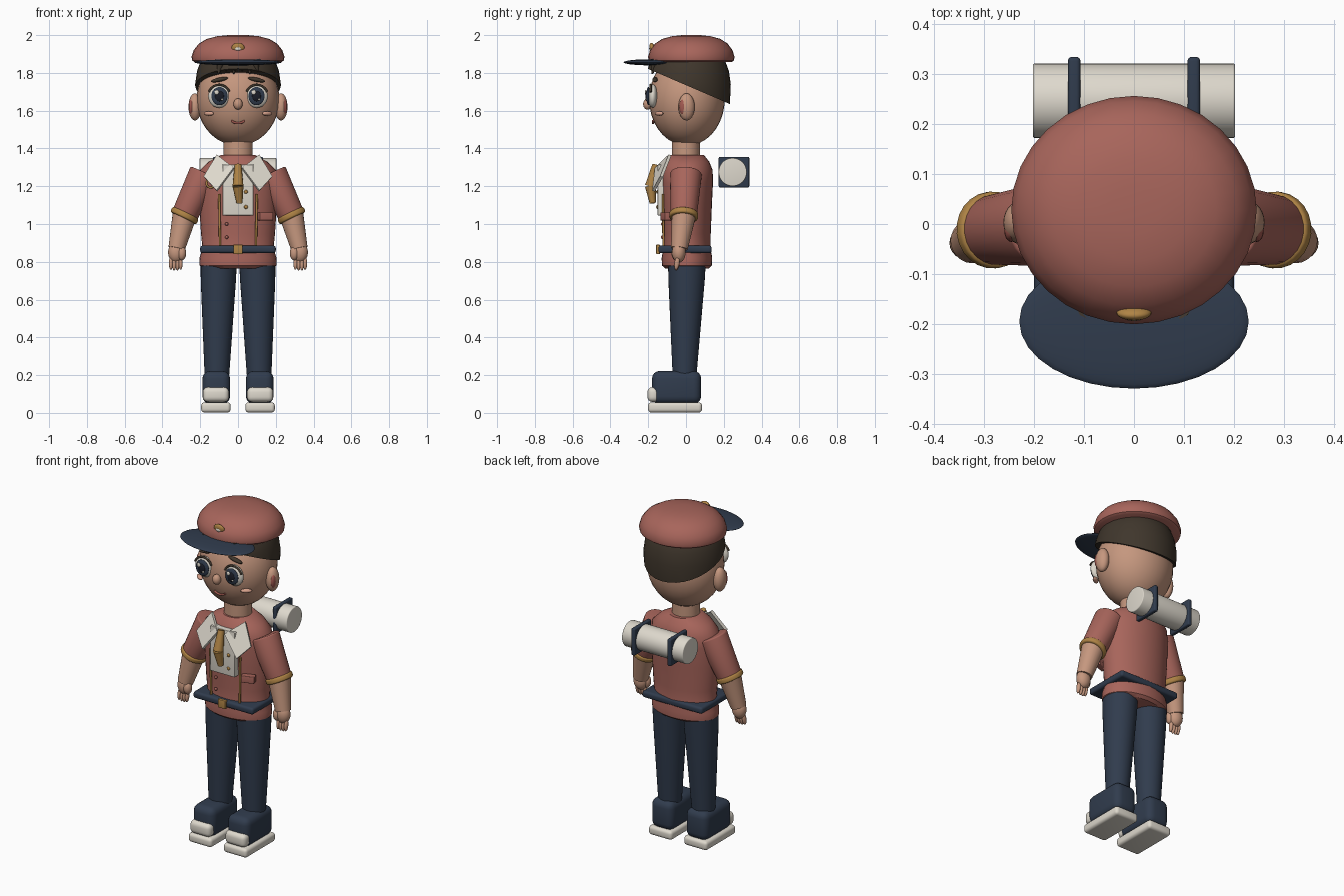
import bpy, bmesh, math
from mathutils import Vector, Matrix, Euler

cube = bpy.data.objects.get("Cube")
if cube:
    bpy.data.objects.remove(cube, do_unlink=True)

made = []


def material(name, r, g, b):
    m = bpy.data.materials.new(name)
    m.use_nodes = True
    m.diffuse_color = (r, g, b, 1)
    bsdf = next(n for n in m.node_tree.nodes if n.type == "BSDF_PRINCIPLED")
    bsdf.inputs["Base Color"].default_value = (r, g, b, 1)
    bsdf.inputs["Roughness"].default_value = 0.7
    return m


RED = material("brick red", 0.39, 0.13, 0.105)
NAVY = material("navy", 0.03, 0.045, 0.075)
SKIN = material("skin", 0.56, 0.31, 0.21)
CREAM = material("cream", 0.73, 0.69, 0.61)
HAIR = material("dark brown", 0.05, 0.037, 0.025)
GOLD = material("gold", 0.43, 0.23, 0.06)
BLUSH = material("blush", 0.68, 0.36, 0.26)
ROSE = material("deep rose", 0.36, 0.1, 0.08)
BLACK = material("near black", 0.01, 0.012, 0.02)


def finish(name, bm, mat, bevel=0, smooth=True):
    bmesh.ops.recalc_face_normals(bm, faces=bm.faces)
    me = bpy.data.meshes.new(name)
    bm.to_mesh(me)
    bm.free()
    me.materials.append(mat)
    ob = bpy.data.objects.new(name, me)
    bpy.context.collection.objects.link(ob)
    if bevel:
        mod = ob.modifiers.new("bevel", "BEVEL")
        mod.width, mod.segments = bevel, 4
    if smooth:
        made.append(ob)
    return ob


def place(loc, size, rot):
    return Matrix.LocRotScale(Vector(loc), Euler(rot), Vector(size))


def ball(name, mat, loc, size, rot=(0, 0, 0), seg=24):
    bm = bmesh.new()
    bmesh.ops.create_uvsphere(bm, u_segments=seg, v_segments=seg // 2 + 2, radius=1,
                              matrix=place(loc, size, rot))
    return finish(name, bm, mat)


def box(name, mat, loc, half, bevel=0.0, rot=(0, 0, 0)):
    bm = bmesh.new()
    bmesh.ops.create_cube(bm, size=2, matrix=place(loc, half, rot))
    return finish(name, bm, mat, bevel)


def limb(name, mat, a, b, ra, rb, seg=24, bevel=0.0):
    a, b = Vector(a), Vector(b)
    turn = (b - a).to_track_quat("Z", "Y").to_matrix().to_4x4()
    bm = bmesh.new()
    bmesh.ops.create_cone(bm, cap_ends=True, segments=seg, radius1=ra, radius2=rb,
                          depth=(b - a).length,
                          matrix=Matrix.Translation((a + b) / 2) @ turn)
    return finish(name, bm, mat, bevel)


def stack(name, mat, rings, seg=32, cut=None):
    """Skin over level oval rings: x, y, z, radius x, radius y."""
    bm = bmesh.new()
    loops = []
    for x, y, z, rx, ry in rings:
        loops.append([bm.verts.new((x + rx * math.cos(t), y + ry * math.sin(t), z))
                      for t in (math.tau * i / seg for i in range(seg))])
    for lo, hi in zip(loops, loops[1:]):
        for i in range(seg):
            j = (i + 1) % seg
            bm.faces.new((lo[i], lo[j], hi[j], hi[i]))
    bm.faces.new(loops[0])
    bm.faces.new(loops[-1])
    if cut:
        res = bmesh.ops.bisect_plane(bm, geom=bm.verts[:] + bm.edges[:] + bm.faces[:],
                                     plane_co=cut[0], plane_no=cut[1], clear_inner=True)
        edges = [e for e in res["geom_cut"] if isinstance(e, bmesh.types.BMEdge)]
        bmesh.ops.contextual_create(bm, geom=edges)
    return finish(name, bm, mat)


def wire(name, mat, points, r):
    cu = bpy.data.curves.new(name, "CURVE")
    cu.dimensions, cu.bevel_depth, cu.use_fill_caps = "3D", r, True
    sp = cu.splines.new("POLY")
    sp.points.add(len(points) - 1)
    for p, co in zip(sp.points, points):
        p.co = (*co, 1)
    cu.materials.append(mat)
    ob = bpy.data.objects.new(name, cu)
    bpy.context.collection.objects.link(ob)
    made.append(ob)


def arc(cx, y, cz, r, a0, a1, n=10):
    angles = [math.radians(a0 + (a1 - a0) * i / n) for i in range(n + 1)]
    return [(cx + r * math.cos(a), y, cz + r * math.sin(a)) for a in angles]


def plate(name, mat, points, thick):
    bm = bmesh.new()
    bm.faces.new([bm.verts.new(p) for p in points])
    ob = finish(name, bm, mat, smooth=False)
    mod = ob.modifiers.new("thickness", "SOLIDIFY")
    mod.thickness, mod.offset = thick, 0


# Head, hair and cap
ball("head", SKIN, (0, 0.005, 1.66), (0.219, 0.2, 0.245), seg=32)
stack("neck", SKIN, [(0, 0, 1.34, 0.078, 0.074), (0, 0, 1.47, 0.078, 0.074)])
stack("hair", HAIR, [(0, 0.01, z, r, r) for z, r in
                     ((1.58, 0.216), (1.65, 0.223), (1.74, 0.227), (1.81, 0.217),
                      (1.87, 0.195), (1.92, 0.15))],
      cut=((0, 0, 1.735), (0, 0.43, 1)))
for i, x in enumerate((-0.09, -0.055, -0.02, 0.02, 0.055, 0.09)):
    limb("fringe_lock", HAIR, (x, -0.165, 1.865), (x * 1.15, -0.178, 1.795 + 0.015 * (i % 2)),
         0.026, 0.004, 10)
stack("cap_crown", RED, [(0, 0.028, z, r, r * 0.93) for z, r in
                         ((1.857, 0.23), (1.866, 0.243), (1.885, 0.246), (1.92, 0.235),
                          (1.955, 0.207), (1.98, 0.165), (1.994, 0.11), (2.0, 0.05))])
ball("cap_visor", NAVY, (0, -0.195, 1.856), (0.23, 0.135, 0.016), seg=32)
ball("cap_badge", GOLD, (0, -0.178, 1.932), (0.035, 0.014, 0.028), (0.25, 0, 0))
ball("badge_gem", CREAM, (0, -0.188, 1.928), (0.018, 0.007, 0.012), seg=8)

# Face
ball("nose", SKIN, (0, -0.203, 1.635), (0.024, 0.024, 0.03), seg=16)
wire("mouth", ROSE, arc(0, -0.174, 1.59, 0.056, 230, 310), 0.006)
for s in (-1, 1):
    ball("ear", SKIN, (s * 0.228, 0.003, 1.62), (0.034, 0.043, 0.072))
    ball("inner_ear", ROSE, (s * 0.246, -0.014, 1.62), (0.014, 0.022, 0.042), seg=16)
    ball("eye_white", CREAM, (s * 0.1, -0.176, 1.677), (0.058, 0.026, 0.062))
    ball("iris", NAVY, (s * 0.098, -0.199, 1.677), (0.043, 0.011, 0.048))
    ball("pupil", BLACK, (s * 0.098, -0.207, 1.677), (0.024, 0.008, 0.028), seg=16)
    ball("eye_glint", CREAM, (s * 0.098 - 0.015, -0.213, 1.697), (0.012, 0.005, 0.013), seg=12)
    ball("small_glint", CREAM, (s * 0.098 + 0.014, -0.211, 1.66), (0.006, 0.005, 0.006), seg=12)
    wire("upper_lash", HAIR, arc(s * 0.1, -0.187, 1.679, 0.058, 20, 160), 0.006)
    ball("eyebrow", HAIR, (s * 0.098, -0.164, 1.764), (0.047, 0.014, 0.011), (0, s * 0.2, 0), 16)
    ball("cheek", BLUSH, (s * 0.155, -0.142, 1.585), (0.032, 0.014, 0.012), (0, 0, s * 0.65), 16)

# Tunic and belt
stack("tunic", RED, [(0, 0.005, z, rx, ry) for z, rx, ry in
                     ((0.765, 0.18, 0.115), (0.78, 0.203, 0.132), (0.82, 0.204, 0.134),
                      (0.87, 0.188, 0.125), (0.95, 0.196, 0.126), (1.1, 0.205, 0.132),
                      (1.22, 0.207, 0.138), (1.285, 0.2, 0.136), (1.33, 0.155, 0.118),
                      (1.365, 0.09, 0.09))])
box("belt", NAVY, (0, -0.005, 0.866), (0.2, 0.141, 0.02), 0.014)
box("buckle", GOLD, (0, -0.148, 0.866), (0.025, 0.01, 0.025), 0.004)
box("shirt_front", CREAM, (0, -0.128, 1.18), (0.082, 0.022, 0.135), 0.004)
limb("necktie", GOLD, (0, -0.16, 1.315), (0, -0.188, 1.2), 0.018, 0.029, 12)
limb("necktie_tip", GOLD, (0, -0.188, 1.2), (0.008, -0.176, 1.11), 0.029, 0.016, 12)
box("pocket", RED, (0.145, -0.107, 1.04), (0.038, 0.018, 0.021), 0.004, (0, 0, 0.35))
wire("chest_pin", GOLD, arc(-0.145, -0.122, 1.215, 0.022, 100, 330), 0.006)
for z in (1.17, 1.09):
    ball("shirt_button", GOLD, (0.042, -0.151, z), (0.01, 0.007, 0.01), seg=12)
for z in (0.93, 1.0):
    ball("tunic_button", RED, (-0.06, -0.125, z), (0.009, 0.008, 0.009), seg=12)

for s in (-1, 1):
    plate("collar_wing", CREAM, [(s * 0.11, -0.085, 1.365), (s * 0.022, -0.158, 1.295),
                                 (s * 0.112, -0.172, 1.175), (s * 0.18, -0.13, 1.25)], 0.016)
    wire("tunic_trim", GOLD, [(s * 0.1, -0.122, 1.16), (s * 0.095, -0.119, 0.885)], 0.006)

    # Arms and hands
    shoulder, cuff = Vector((s * 0.175, 0, 1.268)), Vector((s * 0.283, -0.012, 1.045))
    limb("sleeve", RED, shoulder, cuff, 0.085, 0.07, bevel=0.008)
    along = (cuff - shoulder).normalized()
    limb("sleeve_band", GOLD, cuff - along * 0.016, cuff + along * 0.016, 0.077, 0.077,
         bevel=0.01)
    limb("forearm", SKIN, cuff, (s * 0.325, -0.035, 0.87), 0.064, 0.044)
    ball("palm", SKIN, (s * 0.328, -0.038, 0.85), (0.042, 0.036, 0.055))
    ball("thumb", SKIN, (s * 0.298, -0.052, 0.845), (0.024, 0.025, 0.038), seg=16)
    for k in range(4):
        x = s * (0.304 + 0.017 * k)
        ball("finger", SKIN, (x, -0.048, 0.793 - 0.004 * (k in (1, 2))),
             (0.011, 0.014, 0.036), (-0.15, 0, 0), 12)

    # Legs and shoes
    stack("leg", NAVY, [(s * 0.102, 0.005, 0.8, 0.096, 0.1), (s * 0.104, 0.003, 0.7, 0.093, 0.096),
                        (s * 0.112, -0.008, 0.18, 0.064, 0.062)])
    box("shoe", NAVY, (s * 0.115, -0.05, 0.135), (0.073, 0.13, 0.087), 0.04)
    box("toe_cap", CREAM, (s * 0.117, -0.172, 0.097), (0.069, 0.032, 0.039), 0.026)
    box("sole", CREAM, (s * 0.117, -0.058, 0.029), (0.078, 0.143, 0.027), 0.018)

    # Straps of the bedroll
    box("bedroll_strap", NAVY, (s * 0.12, 0.254, 1.275), (0.0125, 0.081, 0.081), 0.008)

limb("bedroll", CREAM, (-0.203, 0.247, 1.275), (0.203, 0.247, 1.275), 0.075, 0.075, 32, 0.005)

# Smooth shading with crisp edges
bpy.ops.object.select_all(action="DESELECT")
for ob in made:
    ob.select_set(True)
    bpy.context.view_layer.objects.active = ob
bpy.ops.object.convert(target="MESH")
bpy.ops.object.shade_smooth_by_angle(angle=math.radians(40))
